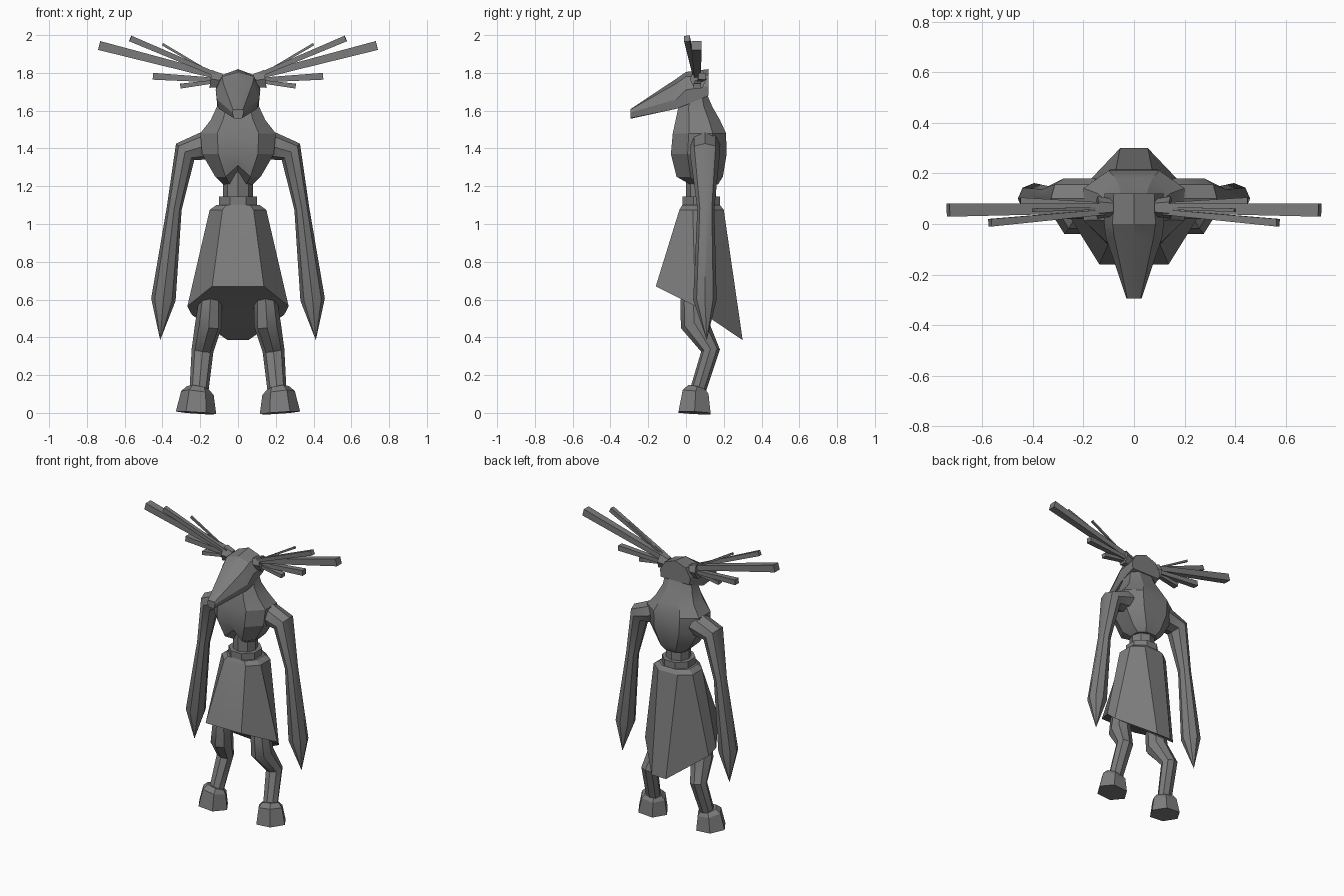
import bpy
import bmesh
from math import cos, sin, pi, radians
from mathutils import Vector

cube = bpy.data.objects.get("Cube")
if cube:
    bpy.data.objects.remove(cube, do_unlink=True)

grey = bpy.data.materials.new("stone_grey")
grey.use_nodes = True
colour = (0.2, 0.2, 0.2, 1)
grey.diffuse_color = colour
grey.node_tree.nodes["Principled BSDF"].inputs["Base Color"].default_value = colour

X, Y = Vector((1, 0, 0)), Vector((0, 1, 0))


def finish(name, bm, angle):
    """Clean the mesh, make the object and shade it."""
    bmesh.ops.remove_doubles(bm, verts=bm.verts, dist=0.0005)
    bmesh.ops.recalc_face_normals(bm, faces=bm.faces)
    mesh = bpy.data.meshes.new(name)
    bm.to_mesh(mesh)
    bm.free()
    mesh.materials.append(grey)
    obj = bpy.data.objects.new(name, mesh)
    bpy.context.collection.objects.link(obj)
    bpy.ops.object.select_all(action="DESELECT")
    obj.select_set(True)
    bpy.context.view_layer.objects.active = obj
    bpy.ops.object.shade_smooth_by_angle(angle=radians(angle))
    return obj


def loft(name, half_rings, angle=25):
    """Skin half outlines (centre to centre) mirrored across x, with end caps."""
    bm = bmesh.new()
    rings = []
    for half in half_rings:
        right = [bm.verts.new(p) for p in half]
        left = [bm.verts.new((-p[0], p[1], p[2])) for p in half[1:-1]]
        rings.append(right + left[::-1])
    n = len(rings[0])
    for a, b in zip(rings, rings[1:]):
        for i in range(n):
            j = (i + 1) % n
            bm.faces.new((a[i], a[j], b[j], b[i]))
    for ring in (rings[0], rings[-1]):
        for i in range(n // 2):
            quad = [ring[i], ring[i + 1], ring[-i - 1], ring[-i]]
            bm.faces.new(list(dict.fromkeys(quad)))
    return finish(name, bm, angle)


def tube(name, path, radii, sides, axis, side=1, phase=0.0, angle=35):
    """Skin elliptical rings along a path; side=-1 mirrors it across x."""
    bm = bmesh.new()
    pts = [Vector((p[0] * side, p[1], p[2])) for p in path]
    rings = []
    for k, (p, (ra, rb)) in enumerate(zip(pts, radii)):
        before = (p - pts[k - 1]).normalized() if k else Vector()
        after = (pts[k + 1] - p).normalized() if k + 1 < len(pts) else Vector()
        t = (before + after).normalized()
        u = (axis - t * axis.dot(t)).normalized()
        v = t.cross(u)
        turns = [2 * pi * i / sides + phase for i in range(sides)]
        rings.append([bm.verts.new(p + u * ra * cos(q) + v * rb * sin(q)) for q in turns])
    for a, b in zip(rings, rings[1:]):
        for i in range(sides):
            j = (i + 1) % sides
            bm.faces.new((a[i], a[j], b[j], b[i]))
    bm.faces.new(rings[0])
    bm.faces.new(rings[-1])
    return finish(name, bm, angle)


def outline(z, width, front, back, lift=0.0):
    """Rounded half outline at a height; lift raises its front centre."""
    shape = [(0, -1), (.55, -1), (1, -.4), (1, .5), (.5, 1), (0, 1)]
    mid, depth = (front + back) / 2, (back - front) / 2
    half = [(x * width, mid + y * depth, z) for x, y in shape]
    half[0] = (0, front, z + lift)
    return half


def section(y, points):
    return [(x, y, z) for x, z in points]


# Head with a long tapering snout
loft("head", [
    section(-.295, [(0, 1.557), (.022, 1.56), (.03, 1.59), (.026, 1.605), (0, 1.607)]),
    section(-.05, [(0, 1.61), (.1, 1.61), (.112, 1.66), (.078, 1.745), (0, 1.77)]),
    section(0, [(0, 1.63), (.11, 1.63), (.118, 1.71), (.085, 1.78), (0, 1.805)]),
    section(.12, [(0, 1.68), (.11, 1.68), (.116, 1.73), (.08, 1.79), (0, 1.82)]),
])

# Neck and chest
loft("chest", [
    outline(1.69, .1, 0, .11),
    outline(1.62, .112, -.04, .14),
    outline(1.55, .145, -.055, .18),
    outline(1.48, .2, -.07, .212),
    outline(1.37, .19, -.08, .215),
    outline(1.25, .12, -.05, .195, lift=.06),
    outline(1.21, .08, .02, .17, lift=.06),
])

# Waist and belt
tube("waist", [(0, .08, 1.3), (0, .08, 1.1)], [(.08, .08)] * 2, 8, X)
tube("belt", [(0, .08, 1.145), (0, .08, 1.09)], [(.108, .108)] * 2, 8, X, phase=pi / 8)

# Slanted skirt, longest at the back
hem = [(0, -.16, .67), (.137, -.16, .67), (.268, .05, .565),
       (.245, .1, .52), (.055, .3, .385), (0, .3, .385)]
loft("skirt", [
    outline(1.1, .115, -.02, .18),
    outline(1.075, .15, -.035, .2),
    hem,
])

# Antler boards: end point, half depth, half thickness
boards = {
    "long": ((.735, .055, 1.945), .026, .024),
    "high": ((.57, .005, 1.982), .015, .016),
    "thin": ((.4, .055, 1.952), .007, .007),
    "wide": ((.45, .085, 1.782), .02, .018),
    "low": ((.305, .06, 1.73), .02, .013),
}

for label, s in (("left", 1), ("right", -1)):
    # Arm ending in a point
    tube(label + "_arm",
         [(.15, .1, 1.42), (.28, .1, 1.382), (.338, .105, 1.08), (.395, .1, .6), (.412, .11, .385)],
         [(.08, .08), (.08, .065), (.045, .04), (.062, .065), (0, 0)], 8, Y, s)
    # Bent leg
    tube(label + "_leg",
         [(.13, .05, .75), (.147, .04, .58), (.155, .045, .47), (.188, .13, .33), (.207, .06, .11)],
         [(.06, .06), (.062, .07), (.072, .075), (.058, .05), (.05, .042)], 8, X, s)
    # Hoof
    tube(label + "_hoof",
         [(.222, .045, 0), (.215, .05, .105), (.21, .057, .13)],
         [(.107, .098), (.087, .08), (.062, .055)], 6, X, s, angle=25)
    # Antler socket and boards
    tube(label + "_antler_socket", [(.085, .065, 1.76), (.145, .065, 1.768)],
         [(.035, .04), (.045, .055)], 6, Y, s, angle=25)
    for kind, (end, depth, thick) in boards.items():
        start = (.12, .065 + (end[1] - .065) * .3, 1.765 + (end[2] - 1.8) * .15)
        tip, root = (depth * 2 ** .5, thick * 2 ** .5), (depth, thick)
        tube(f"{label}_{kind}_antler_board", [start, end], [root, tip], 4, Y, s, pi / 4, 20)
